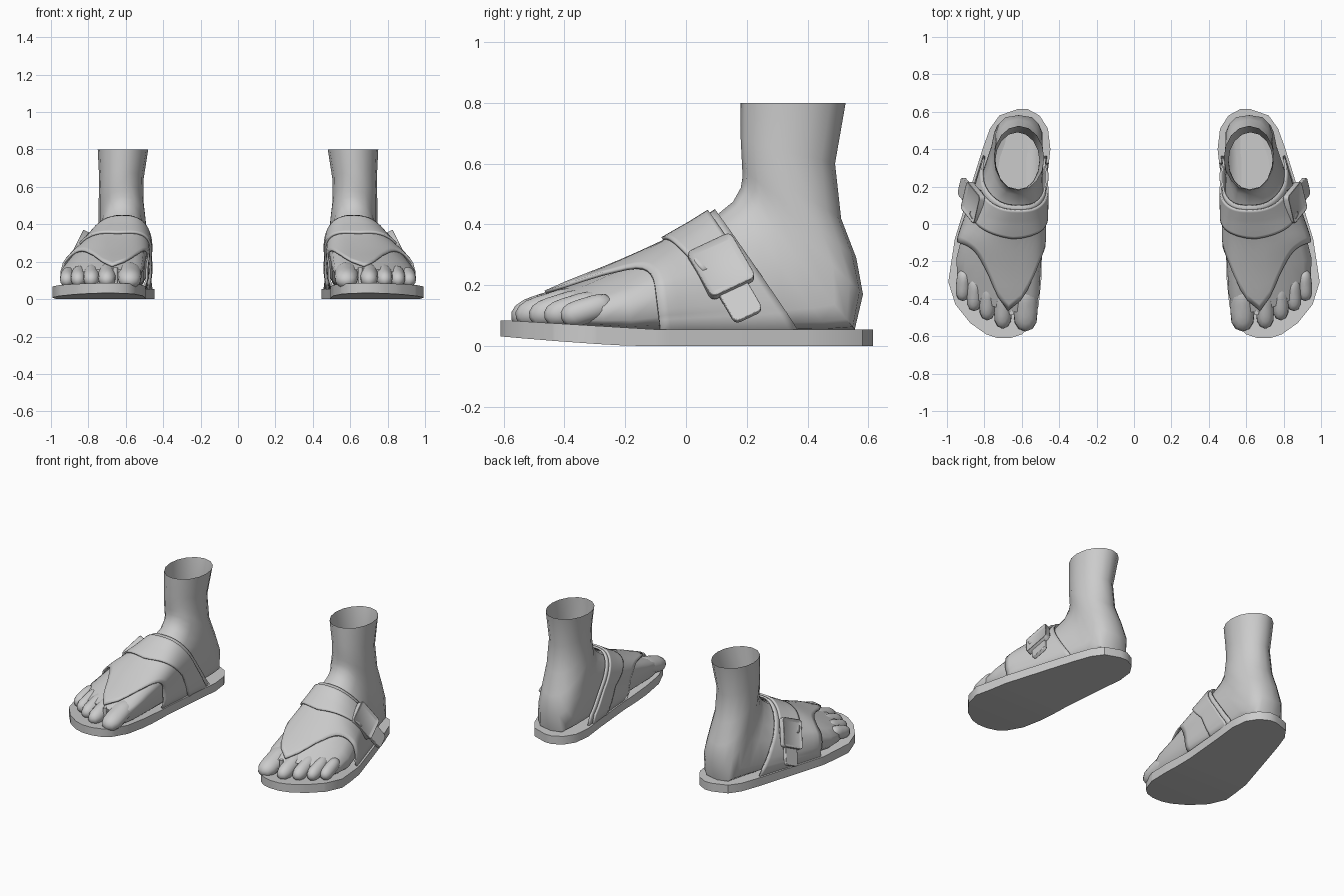
import bpy, bmesh, math
from mathutils import Vector, Matrix

old = bpy.data.objects.get("Cube")
if old:
    bpy.data.objects.remove(old, do_unlink=True)

grey = bpy.data.materials.new("light_grey")
grey.use_nodes = True
grey.diffuse_color = (0.6, 0.6, 0.6, 1)
grey.node_tree.nodes["Principled BSDF"].inputs["Base Color"].default_value = (0.6, 0.6, 0.6, 1)


def finish(name, bm, angle=40, thick=0, bevel=0):
    """Turn a bmesh into an object mirrored to the other foot."""
    bmesh.ops.recalc_face_normals(bm, faces=bm.faces)
    mesh = bpy.data.meshes.new(name)
    bm.to_mesh(mesh)
    bm.free()
    mesh.materials.append(grey)
    ob = bpy.data.objects.new(name, mesh)
    bpy.context.collection.objects.link(ob)
    bpy.ops.object.select_all(action="DESELECT")
    ob.select_set(True)
    bpy.context.view_layer.objects.active = ob
    bpy.ops.object.shade_smooth_by_angle(angle=math.radians(angle))
    if thick:
        mod = ob.modifiers.new("thickness", "SOLIDIFY")
        mod.thickness, mod.offset = thick, 0
    if bevel:
        mod = ob.modifiers.new("soft_edges", "BEVEL")
        mod.width, mod.segments = bevel, 2
    mod = ob.modifiers.new("other_foot", "MIRROR")
    mod.use_mirror_merge = False


def loft(rows, closed=True, cap_start=False, cap_end=False):
    bm = bmesh.new()
    vs = [[bm.verts.new(p) for p in row] for row in rows]
    n = len(rows[0])
    for r0, r1 in zip(vs, vs[1:]):
        for k in range(n if closed else n - 1):
            j = (k + 1) % n
            bm.faces.new((r0[k], r0[j], r1[j], r1[k]))
    if cap_start:
        bm.faces.new(vs[0])
    if cap_end:
        bm.faces.new(vs[-1])
    return bm


def clamp(v):
    return max(0.0, min(1.0, v))


def lerp_table(table, y):
    for (y0, x0), (y1, x1) in zip(table, table[1:]):
        if y <= y1:
            return x0 + (x1 - x0) * clamp((y - y0) / (y1 - y0))
    return table[-1][1]


# Sole outline: (y, x) along the inner and outer edges
INNER = [(-.61, .66), (-.59, .60), (-.55, .555), (-.44, .51), (-.29, .495), (-.05, .49),
         (.24, .465), (.4, .447), (.51, .46), (.58, .505), (.615, .57)]
OUTER = [(-.61, .73), (-.59, .79), (-.53, .875), (-.43, .955), (-.31, .993), (-.08, .958),
         (.24, .86), (.4, .81), (.51, .77), (.58, .72), (.615, .62)]

rows = []
for y in sorted({p[0] for p in INNER + OUTER} | {-.2, -.1, .1}):
    a, b = lerp_table(INNER, y), lerp_table(OUTER, y)
    top = .055 + .03 * clamp((-.1 - y) / .5)
    low = .032 * clamp((-.15 - y) / .46) ** 1.3
    rows.append([(a, y, low), (b, y, low), (b, y, top), (a, y, top)])
finish("sole", loft(rows, True, True, True), 35)

# Foot rings: top y, top z, bottom y, bottom z, inner x, outer x, ridge shift
RINGS = [
    (-.47, .16, -.46, .065, .54, .91, -.05),
    (-.38, .20, -.36, .06, .52, .945, -.07),
    (-.25, .25, -.22, .05, .515, .95, -.08),
    (-.08, .325, -.05, .05, .50, .92, -.07),
    (.02, .38, .17, .05, .495, .855, -.05),
    (.10, .43, .36, .05, .49, .80, -.03),
    (.155, .475, .47, .05, .487, .765, -.01),
    (.18, .52, .555, .055, .487, .75, 0),
    (.185, .55, .582, .17, .487, .745, 0),
    (.185, .58, .56, .29, .495, .745, 0),
    (.183, .62, .51, .42, .505, .745, 0),
    (.18, .68, .49, .6, .505, .742, 0),
    (.18, .80, .525, .8, .48, .75, 0)]


def skin(s, a, off=0.0):
    """Point on the foot surface at ring s and angle a, pushed out by off."""
    i = min(int(s), len(RINGS) - 2)
    ty, tz, by, bz, xi, xo, shift = [p + (q - p) * (s - i) for p, q in zip(RINGS[i], RINGS[i + 1])]
    c, v = math.cos(a), math.sin(a)
    flat = clamp((9 - s) / 2)
    power = 1 - .25 * clamp((11 - s) / 3) - .15 * clamp((3 - s) / 2)
    if v < 0:
        v = -abs(v) ** (1 - .55 * flat)
        power -= .2 * flat
    h = math.copysign(abs(c) ** power, c) * (1 - .04 * flat * v)
    half = Vector((0, ty - by, tz - bz)) / 2
    x = (xi + xo) / 2 + ((xo - xi) / 2 + off) * h + shift * max(v, 0)
    p = Vector((x, (ty + by) / 2, (tz + bz) / 2)) + half * v * (1 + off / half.length)
    p.y += .4 * max(0, x - .68) * clamp((-.1 - p.y) / .3)
    return p


SIDES = 16
rows = [[skin(s, math.tau * k / SIDES) for k in range(SIDES)] for s in range(len(RINGS))]
finish("foot", loft(rows, True, True), 50)

# Toes: x, y, z, half width, half length, half height
TOES = [(.58, -.445, .127, .064, .135, .053),
        (.70, -.445, .127, .048, .12, .048),
        (.782, -.41, .125, .044, .11, .046),
        (.852, -.37, .122, .041, .10, .044),
        (.912, -.325, .118, .039, .09, .042)]
bm = bmesh.new()
for x, y, z, w, l, t in TOES:
    m = (Matrix.Translation((x, y, z)) @ Matrix.Rotation(.2 * (x - .6), 4, "Z")
         @ Matrix.Rotation(.3, 4, "X") @ Matrix.Diagonal((w, l, t, 1)))
    ball = bmesh.ops.create_uvsphere(bm, u_segments=14, v_segments=10, radius=1, matrix=m)
    inv = m.inverted()
    for v in ball["verts"]:
        # Blunt the tips
        q = inv @ v.co
        grow = (1 + q.y ** 2) ** .5
        v.co = m @ Vector((q.x * grow, q.y, q.z * grow))
finish("toes", bm, 60)


def skirt(s, outer, off):
    """Point where a strap meets the side of the sole."""
    y = lerp_table([(i, r[2]) for i, r in enumerate(RINGS)], s)
    x = lerp_table(OUTER, y) + off - .032 if outer else lerp_table(INNER, y) - off + .032
    return Vector((x, y, .045))


def strap(name, start, end, a0, a1, off, outer_skirt, thick):
    """Sheet over the foot between ring functions start(a) and end(a)."""
    steps, cols = 32, 12

    def stations(a):
        return [start(a) + (end(a) - start(a)) * k / cols for k in range(cols + 1)]

    angles = [a0 + (a1 - a0) * k / steps for k in range(steps + 1)]
    rows = [[skin(s, a, off) for s in stations(a)] for a in angles]
    rows.append([skirt(s, False, off) for s in stations(a1)])
    if outer_skirt:
        rows.insert(0, [skirt(s, True, off) for s in stations(a0)])
    finish(name, loft(rows, False), 45, thick)


TOP, LOW = math.pi / 2, .4


def vamp_front(a):
    return 2.8 - 2.7 * clamp(1 - abs(a - TOP) / (TOP + LOW)) ** 4


def band_front(a):
    return 3.05 + .9 * clamp(abs(a - TOP) / TOP)


strap("vamp", vamp_front, lambda a: 5.1, -LOW, math.pi + LOW, .013, True, .012)
strap("instep_band", band_front, lambda a: 4.85, .2, math.pi + LOW, .024, False, .014)

# Post between the first two toes
bm = bmesh.new()
bmesh.ops.create_cone(bm, cap_ends=True, segments=10, radius1=.013, radius2=.013, depth=.1,
                      matrix=Matrix.Translation((.655, -.475, .12)))
finish("toe_post", bm)

# Buckle axes: along the foot, down the strap, outward
down = Vector((.09, .11, -.19)).normalized()
along = Vector((-.04, .14, .08))
along = (along - down * along.dot(down)).normalized()
out = down.cross(along)
out *= math.copysign(1, out.x)
base = Matrix((along, down, out)).transposed().to_4x4()
base.translation = Vector((.857, .115, .26))


def plate(name, y, z, w, l, t, inset=0):
    """Rounded plate on the outer side of the strap."""
    bm = bmesh.new()
    bmesh.ops.create_cube(bm, size=1, matrix=Matrix.Translation((0, y, z)) @ Matrix.Diagonal((w, l, t, 1)))
    bmesh.ops.bevel(bm, geom=[e for e in bm.edges if abs(e.verts[0].co.z - e.verts[1].co.z) > t / 2],
                    offset=.02, segments=3, profile=.5, affect="EDGES")
    if inset:
        bm.normal_update()
        face = max(bm.faces, key=lambda f: f.calc_center_median().z)
        bmesh.ops.inset_individual(bm, faces=[face], thickness=inset, use_even_offset=True)
        bmesh.ops.translate(bm, verts=face.verts, vec=(0, 0, -.01))
    bm.transform(base)
    finish(name, bm, 40, 0, .003)


plate("buckle", 0, .005, .165, .185, .035, .018)
plate("strap_tail", .1, -.008, .105, .2, .022)
